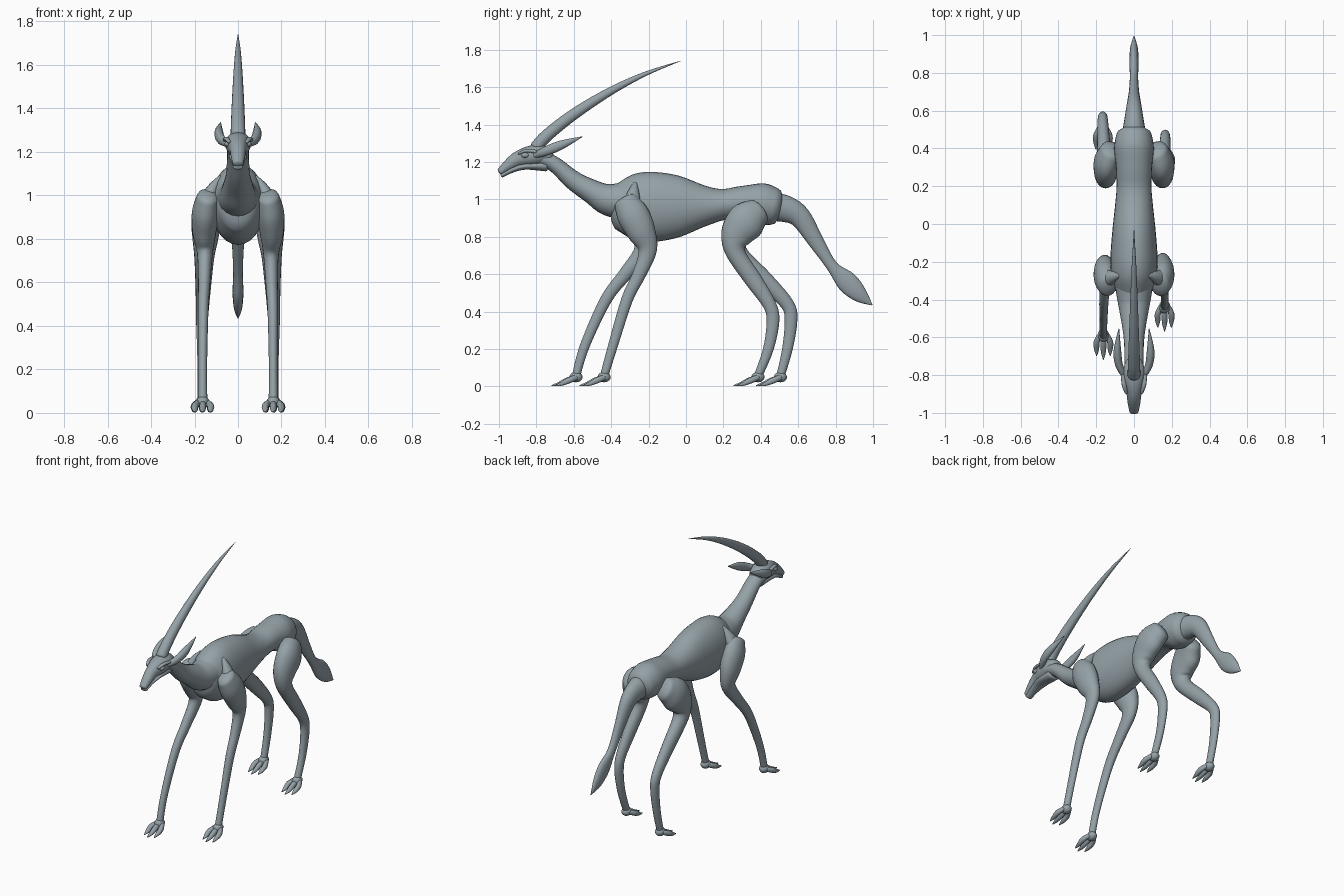
import bpy
import bmesh
import math
from mathutils import Vector

default_cube = bpy.data.objects.get("Cube")
if default_cube:
    bpy.data.objects.remove(default_cube, do_unlink=True)

# One plain grey material for the whole creature
hide_grey = bpy.data.materials.new("slate_grey")
hide_grey.use_nodes = True
hide_grey.diffuse_color = (0.30, 0.36, 0.39, 1)
shader = next(n for n in hide_grey.node_tree.nodes if n.type == "BSDF_PRINCIPLED")
shader.inputs["Base Color"].default_value = hide_grey.diffuse_color


def finish(name, mesh_builder):
    """Turn a bmesh into a smooth shaded object."""
    bmesh.ops.recalc_face_normals(mesh_builder, faces=mesh_builder.faces)
    mesh = bpy.data.meshes.new(name)
    mesh_builder.to_mesh(mesh)
    mesh_builder.free()
    mesh.materials.append(hide_grey)
    part = bpy.data.objects.new(name, mesh)
    bpy.context.collection.objects.link(part)
    bpy.ops.object.select_all(action="DESELECT")
    part.select_set(True)
    bpy.context.view_layer.objects.active = part
    bpy.ops.object.shade_smooth_by_angle(angle=math.radians(50))
    return part


def spline(points, steps):
    """Catmull-Rom interpolation of positions and radii together."""
    keys = [Vector(p) for p in points]
    keys = [keys[0]] + keys + [keys[-1]]
    samples = []
    for a, b, c, d in zip(keys, keys[1:], keys[2:], keys[3:]):
        for i in range(steps):
            t = i / steps
            samples.append(b + (c - a) * (t / 2)
                           + (a * 2 - b * 5 + c * 4 - d) * (t * t / 2)
                           + (b * 3 - a - c * 3 + d) * (t ** 3 / 2))
    return samples + [keys[-1]]


def limb(name, points, sides=20, steps=5, rounding=0.5):
    """Loft oval rings along (x, y, z, half width, half depth) with domed ends."""
    samples = spline(points, steps)
    spots = [Vector(s[:3]) for s in samples]
    rings = []
    for i, s in enumerate(samples):
        tangent = (spots[min(i + 1, len(spots) - 1)] - spots[max(i - 1, 0)]).normalized()
        across = (Vector((1, 0, 0)) - tangent * tangent.x).normalized()
        rings.append((spots[i], tangent, across, max(s[3], 0.001), max(s[4], 0.001)))

    def dome(ring, direction):
        spot, tangent, across, wide, deep = ring
        caps = []
        for degrees in (25, 50, 75):
            a = math.radians(degrees)
            shift = tangent * direction * min(wide, deep) * rounding * math.sin(a)
            caps.append((spot + shift, tangent, across, wide * math.cos(a), deep * math.cos(a)))
        return caps

    rings = dome(rings[0], -1)[::-1] + rings + dome(rings[-1], 1)
    bm = bmesh.new()
    loops = []
    for spot, tangent, across, wide, deep in rings:
        up = tangent.cross(across)
        angles = [math.tau * k / sides for k in range(sides)]
        loops.append([bm.verts.new(spot + across * wide * math.cos(a) + up * deep * math.sin(a))
                      for a in angles])
    for low, high in zip(loops, loops[1:]):
        for k in range(sides):
            n = (k + 1) % sides
            bm.faces.new((low[k], low[n], high[n], high[k]))
    bm.faces.new(loops[0][::-1])
    bm.faces.new(loops[-1])
    return finish(name, bm)


def ball(name, centre, size):
    bm = bmesh.new()
    bmesh.ops.create_uvsphere(bm, u_segments=16, v_segments=10, radius=1)
    bmesh.ops.scale(bm, vec=size, verts=bm.verts)
    bmesh.ops.translate(bm, vec=centre, verts=bm.verts)
    return finish(name, bm)


def foot(name, x, y):
    """Ankle knuckle with three pointed toes spread forward."""
    ball(name + "_ankle", (x, y, 0.05), (0.03, 0.035, 0.028))
    for toe, spread, reach in (("inner", -1, 0.11), ("middle", 0, 0.13), ("outer", 1, 0.11)):
        tx = x + spread * 0.036
        limb(f"{name}_{toe}_toe", [
            (x + spread * 0.02, y, 0.048, 0.013, 0.015),
            (tx, y - reach * 0.35, 0.032, 0.016, 0.017),
            (tx, y - reach * 0.7, 0.014, 0.013, 0.011),
            (tx, y - reach, 0.004, 0.002, 0.003)], sides=10, steps=3)


# Torso, neck and tail
limb("torso", [
    (0, -0.36, 0.96, 0.095, 0.13), (0, -0.28, 0.96, 0.12, 0.175),
    (0, -0.18, 0.96, 0.125, 0.187), (0, -0.04, 0.963, 0.115, 0.165),
    (0, 0.1, 0.966, 0.1, 0.11), (0, 0.2, 0.973, 0.092, 0.083),
    (0, 0.3, 0.985, 0.095, 0.087), (0, 0.4, 0.975, 0.105, 0.112),
    (0, 0.47, 0.962, 0.095, 0.1)], sides=28)
limb("neck", [
    (0, -0.33, 0.99, 0.1, 0.1), (0, -0.42, 1.0, 0.085, 0.085),
    (0, -0.5, 1.04, 0.07, 0.065), (0, -0.6, 1.1, 0.055, 0.052),
    (0, -0.7, 1.185, 0.05, 0.042), (0, -0.78, 1.225, 0.05, 0.042)])
limb("tail", [
    (0, 0.45, 0.96, 0.07, 0.075), (0, 0.53, 0.95, 0.055, 0.072),
    (0, 0.61, 0.905, 0.042, 0.058), (0, 0.695, 0.775, 0.028, 0.042),
    (0, 0.78, 0.645, 0.022, 0.031), (0, 0.86, 0.56, 0.025, 0.056),
    (0, 0.93, 0.49, 0.02, 0.042), (0, 0.995, 0.436, 0.002, 0.003)])

# Head with separate lower jaw and a single swept horn
limb("skull", [
    (0, -0.992, 1.148, 0.025, 0.02), (0, -0.95, 1.182, 0.033, 0.031),
    (0, -0.9, 1.214, 0.04, 0.042), (0, -0.84, 1.23, 0.056, 0.054),
    (0, -0.78, 1.238, 0.06, 0.054), (0, -0.73, 1.232, 0.045, 0.04)])
limb("lower_jaw", [
    (0, -0.985, 1.128, 0.022, 0.011), (0, -0.93, 1.157, 0.03, 0.015),
    (0, -0.86, 1.177, 0.042, 0.018), (0, -0.75, 1.18, 0.042, 0.03)])
limb("horn", [
    (0, -0.8, 1.28, 0.034, 0.034), (0, -0.74, 1.345, 0.032, 0.033),
    (0, -0.6, 1.455, 0.027, 0.03), (0, -0.41, 1.575, 0.02, 0.022),
    (0, -0.22, 1.67, 0.012, 0.012), (0, -0.03, 1.74, 0.001, 0.001)])

# Forward stride of each leg: the right side leads in front and trails behind
for side, sign, stride, trail in (("left", 1, 0, 0), ("right", -1, 0.15, 0.12)):
    # Face parts
    ball(f"{side}_eye", (sign * 0.048, -0.86, 1.236), (0.014, 0.022, 0.014))
    limb(f"{side}_brow", [
        (sign * 0.04, -0.895, 1.245, 0.008, 0.006), (sign * 0.052, -0.855, 1.26, 0.012, 0.009),
        (sign * 0.058, -0.8, 1.255, 0.012, 0.01)], sides=10)
    limb(f"{side}_ear", [
        (sign * 0.045, -0.81, 1.235, 0.015, 0.015), (sign * 0.078, -0.75, 1.258, 0.02, 0.025),
        (sign * 0.088, -0.67, 1.29, 0.02, 0.025), (sign * 0.08, -0.555, 1.335, 0.002, 0.002)],
        sides=14)

    # Front leg, shoulder blade and foot
    limb(f"{side}_shoulder_blade", [
        (sign * 0.14, -0.29, 0.98, 0.04, 0.05), (sign * 0.11, -0.28, 1.04, 0.025, 0.03),
        (sign * 0.08, -0.272, 1.085, 0.01, 0.012)], sides=14)
    limb(f"{side}_front_leg", [
        (sign * 0.14, -0.325, 0.99, 0.05, 0.065), (sign * 0.15, -0.285, 0.92, 0.062, 0.085),
        (sign * 0.155, -0.24, 0.83, 0.055, 0.077),
        (sign * 0.152, -0.205 - stride * 0.15, 0.73, 0.036, 0.05),
        (sign * 0.155, -0.25 - stride * 0.5, 0.6, 0.028, 0.036),
        (sign * 0.16, -0.315 - stride * 0.75, 0.465, 0.024, 0.031),
        (sign * 0.162, -0.39 - stride, 0.22, 0.02, 0.026),
        (sign * 0.162, -0.438 - stride, 0.055, 0.021, 0.022)])
    foot(f"{side}_front_foot", sign * 0.162, -0.438 - stride)

    # Hind leg and foot
    limb(f"{side}_hind_leg", [
        (sign * 0.12, 0.385, 0.935, 0.06, 0.075), (sign * 0.145, 0.325, 0.885, 0.068, 0.103),
        (sign * 0.15, 0.27, 0.805, 0.06, 0.085),
        (sign * 0.155, 0.265 + trail * 0.1, 0.715, 0.046, 0.052),
        (sign * 0.16, 0.36 + trail * 0.5, 0.57, 0.035, 0.046),
        (sign * 0.165, 0.445 + trail * 0.8, 0.44, 0.028, 0.036),
        (sign * 0.165, 0.465 + trail * 0.8, 0.35, 0.025, 0.034),
        (sign * 0.165, 0.44 + trail * 0.85, 0.2, 0.021, 0.028),
        (sign * 0.165, 0.385 + trail, 0.055, 0.021, 0.022)])
    foot(f"{side}_hind_foot", sign * 0.165, 0.385 + trail)
